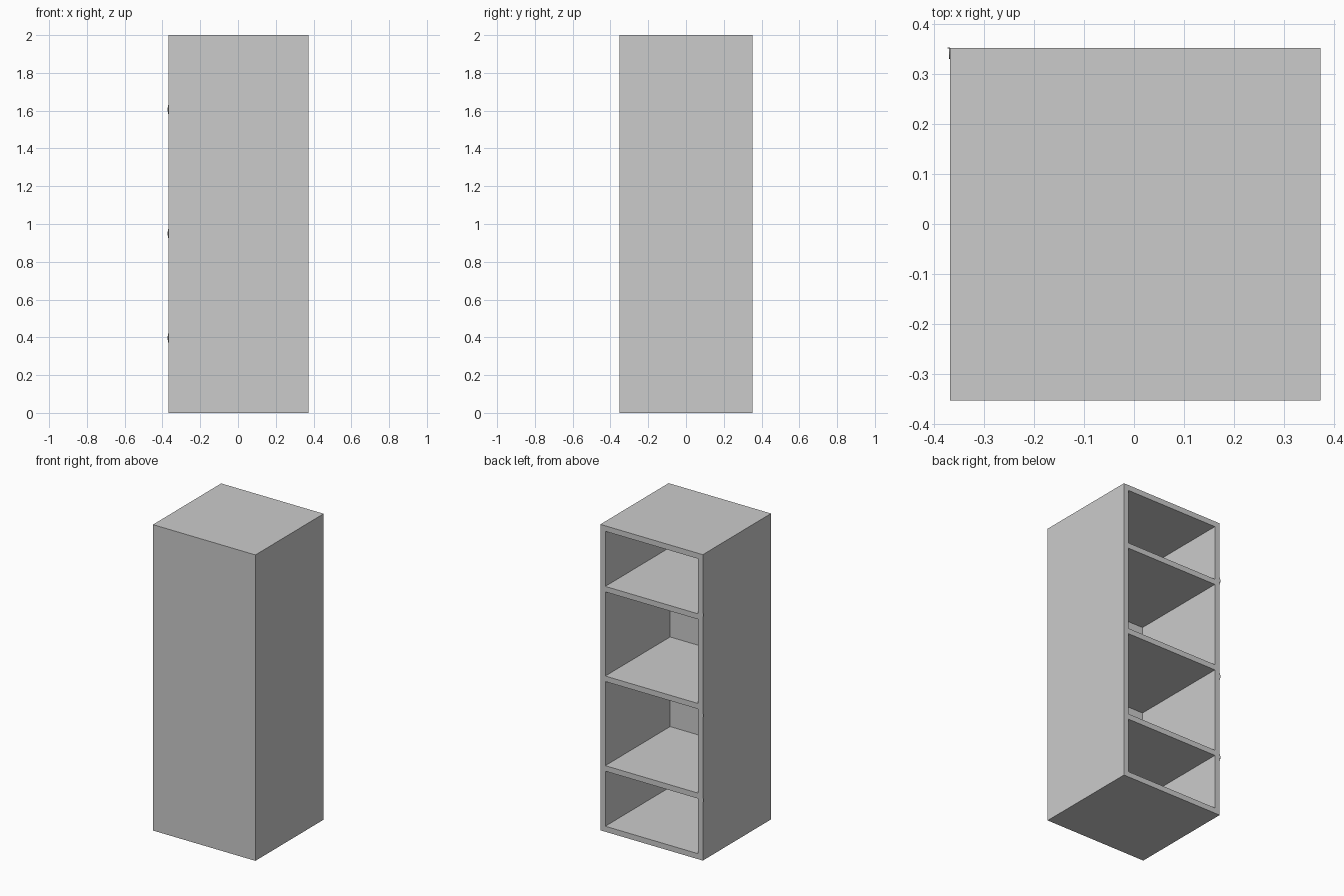
import bpy, bmesh
from math import sin, cos, pi

if "Cube" in bpy.data.objects:
    bpy.data.objects.remove(bpy.data.objects["Cube"])

X0, X1 = -0.368, 0.373      # cabinet sides
Y0, Y1 = -0.353, 0.352      # closed front, open rear
H, T = 2.0, 0.036           # height, board thickness


def box(name, lo, hi):
    bpy.ops.mesh.primitive_cube_add(size=1, location=[(a + b) / 2 for a, b in zip(lo, hi)])
    ob = bpy.context.object
    ob.name = name
    ob.scale = [b - a for a, b in zip(lo, hi)]
    bpy.ops.object.transform_apply(location=False, rotation=False, scale=True)
    return ob


# Cabinet carcass, hollowed from the rear into four compartments
cabinet = box("cabinet", (X0, Y0, 0), (X1, Y1, H))
z = T
cutters = []
for i, h in enumerate((0.36, 0.55, 0.55, 0.36)):
    cut = box(f"compartment_cutter_{i}", (X0 + T, Y0 + T, z), (X1 - T, Y1 + 0.1, z + h))
    cut.hide_render = True
    cutters.append(cut)
    mod = cabinet.modifiers.new(f"compartment_{i}", 'BOOLEAN')
    mod.operation, mod.solver, mod.object = 'DIFFERENCE', 'EXACT', cut
    z += h + T

bpy.ops.object.select_all(action='DESELECT')
cabinet.select_set(True)
bpy.context.view_layer.objects.active = cabinet
for mod in list(cabinet.modifiers):
    bpy.ops.object.modifier_apply(modifier=mod.name)
for cut in cutters:
    bpy.data.objects.remove(cut)


# Small hinges on the left side: rounded thin leaf plus a knuckle lip at the rear edge
def hinge(name, zc):
    bm = bmesh.new()
    n = 10
    arc = [(Y1 - 0.022 * cos(a), zc + 0.024 * sin(a))
           for a in (-pi / 2 + pi * k / n for k in range(n + 1))]
    leaf = bm.faces.new([bm.verts.new((X0 + 0.0005, y, zz)) for y, zz in arc])
    ext = bmesh.ops.extrude_face_region(bm, geom=[leaf])
    bmesh.ops.translate(bm, vec=(-0.002, 0, 0),
                        verts=[v for v in ext['geom'] if isinstance(v, bmesh.types.BMVert)])
    lip = bmesh.ops.create_cube(bm, size=1)['verts']
    bmesh.ops.scale(bm, vec=(0.005, 0.002, 0.02), verts=lip)
    bmesh.ops.translate(bm, vec=(-0.3705, Y1, zc), verts=lip)
    bmesh.ops.recalc_face_normals(bm, faces=bm.faces)
    me = bpy.data.meshes.new(name)
    bm.to_mesh(me)
    bm.free()
    bpy.context.collection.objects.link(bpy.data.objects.new(name, me))


for label, zc in (("lower", 0.396), ("middle", 0.95), ("upper", 1.606)):
    hinge(f"{label}_hinge", zc)
